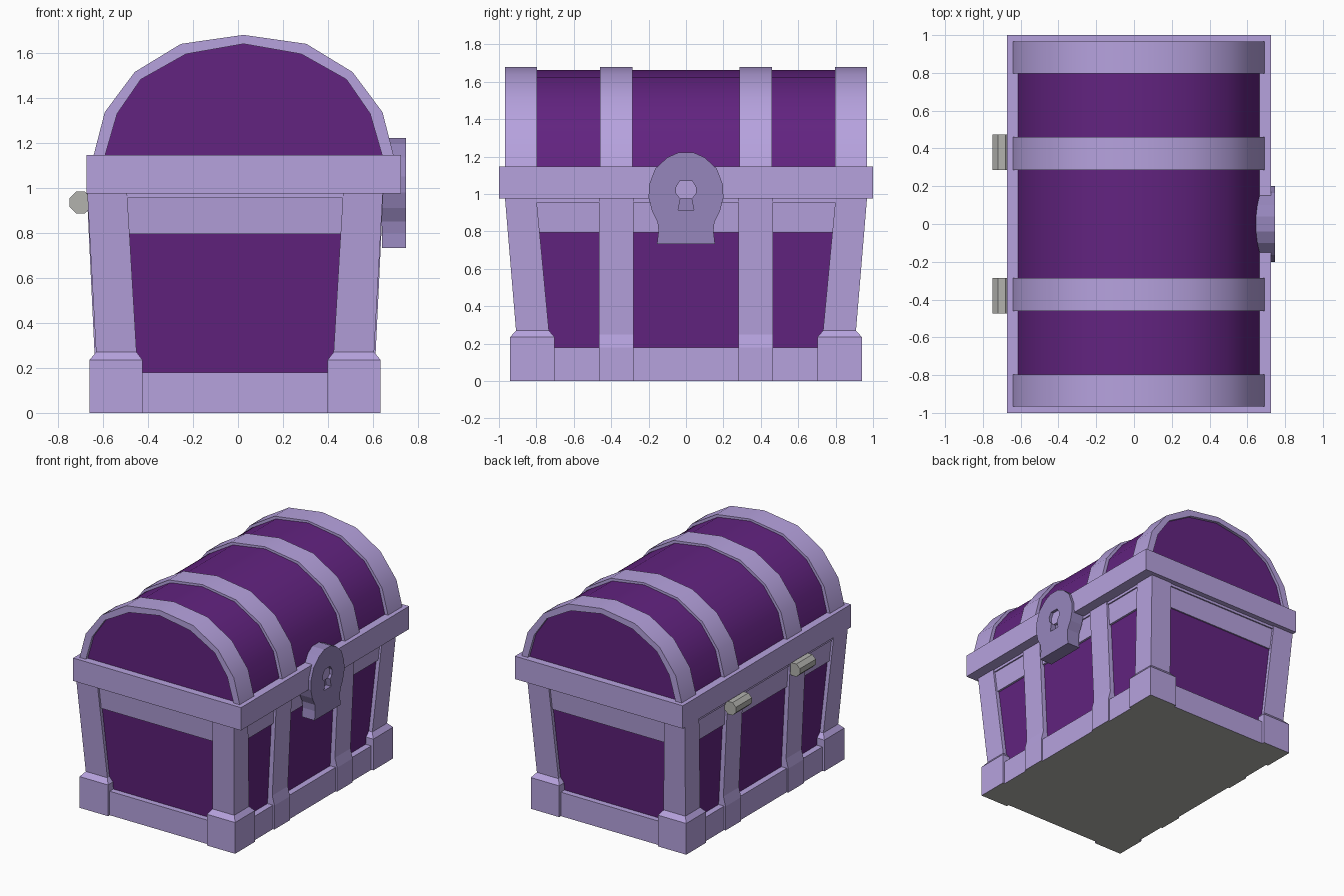
import bpy, bmesh, math
from mathutils import Vector

cube = bpy.data.objects.get("Cube")
if cube:
    bpy.data.objects.remove(cube, do_unlink=True)


def material(name, rgb):
    """Flat colour given as 0-255 display values, stored as linear."""
    lin = [((c / 255 + 0.055) / 1.055) ** 2.4 for c in rgb] + [1]
    mat = bpy.data.materials.new(name)
    mat.use_nodes = True
    mat.diffuse_color = lin
    shader = next(n for n in mat.node_tree.nodes if n.type == 'BSDF_PRINCIPLED')
    shader.inputs["Base Color"].default_value = lin
    shader.inputs["Roughness"].default_value = 0.8
    return mat


LILAC = material("lilac trim", (182, 162, 222))
PURPLE = material("deep purple panel", (98, 35, 128))
LOCK = material("dusky lilac lock", (150, 134, 188))
GREY = material("grey metal", (178, 178, 174))


def finish(name, bm, mat, smooth=False):
    bmesh.ops.recalc_face_normals(bm, faces=bm.faces)
    mesh = bpy.data.meshes.new(name)
    bm.to_mesh(mesh)
    bm.free()
    mesh.materials.append(mat)
    mesh.materials.append(GREY)
    for face in mesh.polygons:
        face.use_smooth = smooth
        if face.center.z < 0.001:      # underside of the chest
            face.material_index = 1
    if smooth:
        mesh.set_sharp_from_angle(angle=math.radians(32))
    obj = bpy.data.objects.new(name, mesh)
    bpy.context.scene.collection.objects.link(obj)
    return obj


def loft(name, sections, mat):
    """Stack of rectangles: (z, x0, x1, y0, y1)."""
    bm = bmesh.new()
    rings = [[bm.verts.new(p) for p in
              ((x0, y0, z), (x1, y0, z), (x1, y1, z), (x0, y1, z))]
             for z, x0, x1, y0, y1 in sections]
    bm.faces.new(rings[0])
    bm.faces.new(rings[-1])
    for a, b in zip(rings, rings[1:]):
        for i in range(4):
            j = (i + 1) % 4
            bm.faces.new((a[i], a[j], b[j], b[i]))
    return finish(name, bm, mat)


def centred(name, sections, mat):
    """Stack of rectangles about the body centre: (z, half_x, half_y)."""
    return loft(name, [(z, BX - x, BX + x, -y, y) for z, x, y in sections], mat)


def prism(name, loops, depth, mat, smooth=False):
    """Fill closed loops (inner loops are holes) and extrude by depth."""
    bm = bmesh.new()
    for pts in loops:
        vs = [bm.verts.new(p) for p in pts]
        for i, v in enumerate(vs):
            bm.edges.new((v, vs[i - 1]))
    bmesh.ops.triangle_fill(bm, use_beauty=True, edges=bm.edges[:])
    ext = bmesh.ops.extrude_face_region(bm, geom=bm.faces[:])
    moved = [g for g in ext["geom"] if isinstance(g, bmesh.types.BMVert)]
    bmesh.ops.translate(bm, verts=moved, vec=Vector(depth))
    return finish(name, bm, mat, smooth)


BX = -0.013     # body centre in x
LX = 0.025      # lid centre in x

# Body: base strip, panels, upper rail and lip
centred("base_strip", [(0, 0.63, 0.92), (0.18, 0.63, 0.92)], LILAC)
centred("body_panels", [(0.1, 0.58, 0.87), (0.9, 0.622, 0.935)], PURPLE)
centred("upper_rail", [(0.795, 0.632, 0.937), (0.955, 0.64, 0.95)], LILAC)
centred("body_lip", [(0.955, 0.65, 0.96), (0.98, 0.65, 0.96)], LILAC)

# Corner posts with feet: z, outer x, inner x, outer y, inner y
post = [(0, 0.647, 0.411, 0.94, 0.703), (0.235, 0.647, 0.411, 0.94, 0.703),
        (0.27, 0.618, 0.438, 0.909, 0.733), (0.98, 0.657, 0.48, 0.968, 0.80)]
# Side straps: z, outer x, inner x
strap = [(0, 0.642, 0.5), (0.18, 0.642, 0.5), (0.25, 0.624, 0.5), (0.98, 0.659, 0.5)]
for sx, side in ((1, "left"), (-1, "right")):
    for sy, end in ((-1, "front"), (1, "back")):
        loft(f"corner_post_{end}_{side}",
             [(z, BX + sx * xo, BX + sx * xi, sy * yo, sy * yi)
              for z, xo, xi, yo, yi in post], LILAC)
        loft(f"side_strap_{end}_{side}",
             [(z, BX + sx * xo, BX + sx * xi, sy * 0.465, sy * 0.28)
              for z, xo, xi in strap], LILAC)

# Lid rim
loft("lid_rim", [(z, -0.673, 0.725, -1, 1) for z in (0.975, 1.147)], LILAC)


# Lid arch profiles, mirrored from one half
def arch(half, y):
    right = [(LX + x, y, z) for x, z in half]
    left = [(LX - x, y, z) for x, z in reversed(half[:-1])]
    return right + left


OUTER = [(0.668, 1.14), (0.617, 1.337), (0.484, 1.515), (0.279, 1.64), (0, 1.68)]
BARREL = [(0.642, 1.14), (0.592, 1.335), (0.47, 1.5), (0.268, 1.622), (0, 1.664)]
INNER = [(0.617, 1.14), (0.562, 1.33), (0.457, 1.482), (0.256, 1.595), (0, 1.64)]

prism("lid_barrel", [arch(BARREL, -0.945)], (0, 1.89, 0), PURPLE, True)
for sy, end in ((-1, "front"), (1, "back")):
    for part, y0, y1 in (("end", 0.797, 0.967), ("middle", 0.285, 0.46)):
        # one closed loop: outer arch there, inner arch back
        loop = arch(OUTER, sy * y0) + arch(INNER, sy * y0)[::-1]
        prism(f"lid_{part}_band_{end}", [loop], (0, sy * (y1 - y0), 0), LILAC, True)

# Lock plate with keyhole
half_plate = [(0.155, 0.733), (0.147, 0.80), (0.152, 0.85), (0.182, 0.91), (0.2, 0.98),
              (0.197, 1.05), (0.165, 1.135), (0.1, 1.195), (0.04, 1.222)]
half_hole = [(0.042, 0.915), (0.03, 0.975), (0.052, 1.0), (0.054, 1.035), (0.033, 1.07)]


def mirrored(half, x):
    return [(x, y, z) for y, z in half] + [(x, -y, z) for y, z in reversed(half)]


prism("lock_back", [mirrored(half_plate, 0.64)], (0.065, 0, 0), LOCK)
prism("lock_face", [mirrored(half_plate, 0.705), mirrored(half_hole, 0.705)],
      (0.041, 0, 0), LOCK)

# Hinge barrels
for sy, end in ((-1, "front"), (1, "back")):
    ring = [(-0.70 + 0.052 * math.cos(a), sy * 0.285, 0.935 + 0.052 * math.sin(a))
            for a in (math.pi * (i + 0.5) / 4 for i in range(8))]
    prism(f"hinge_{end}", [ring], (0, sy * 0.19, 0), GREY)
